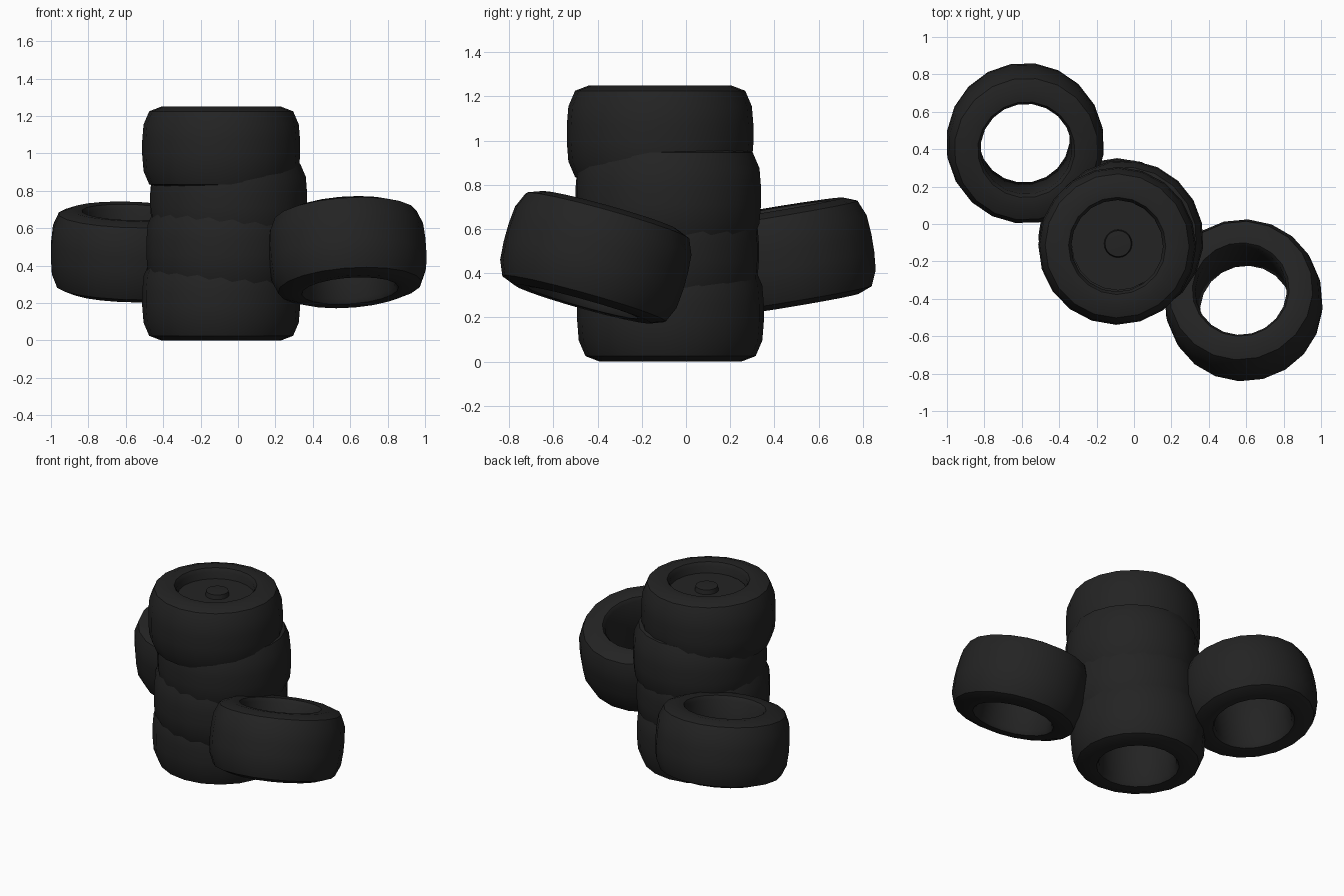
import bpy, math
from mathutils import Vector

if "Cube" in bpy.data.objects:
    bpy.data.objects.remove(bpy.data.objects["Cube"])

rubber = bpy.data.materials.new("black rubber")
rubber.diffuse_color = (0.017, 0.017, 0.017, 1)
rubber.use_nodes = True
rubber.node_tree.nodes["Principled BSDF"].inputs["Base Color"].default_value = rubber.diffuse_color


def lathe(name, profile, loc, axis=(0, 0, 1), closed=True, seg=20, turn=0.0):
    """Spin (radius, height) points about the local z axis; radius 0 makes a pole."""
    verts, rings, faces = [], [], []
    for r, z in profile:
        if r == 0:
            rings.append([len(verts)] * seg)
            verts.append((0, 0, z))
            continue
        rings.append(list(range(len(verts), len(verts) + seg)))
        for i in range(seg):
            a = 2 * math.pi * i / seg + turn
            verts.append((r * math.cos(a), r * math.sin(a), z))
    n = len(profile)
    for k in range(n if closed else n - 1):
        p, q = rings[k], rings[(k + 1) % n]
        for i in range(seg):
            j = (i + 1) % seg
            faces.append(list(dict.fromkeys((p[i], p[j], q[j], q[i]))))
    mesh = bpy.data.meshes.new(name)
    mesh.from_pydata(verts, [], faces)
    mesh.materials.append(rubber)
    ob = bpy.data.objects.new(name, mesh)
    bpy.context.collection.objects.link(ob)
    ob.location = loc
    ob.rotation_euler = Vector(axis).to_track_quat('Z', 'Y').to_euler()
    bpy.ops.object.select_all(action='DESELECT')
    ob.select_set(True)
    bpy.context.view_layer.objects.active = ob
    bpy.ops.object.shade_smooth_by_angle(angle=math.radians(40))
    return ob


# tyre cross-section: bottom wall, tread, top wall, bore
half = [(0.422, 0.04), (0.415, 0.125), (0.385, 0.195), (0.32, 0.22), (0.26, 0.215), (0.245, 0.19)]
tyre = [(r, -z) for r, z in reversed(half)] + half

# stacked tyres, bottom to top, each a little off centre
for i, (x, y, z) in enumerate([(-0.09, -0.07, 0.22), (-0.07, -0.09, 0.495),
                               (-0.05, -0.08, 0.75), (-0.09, -0.117, 1.03)]):
    lathe("stacked_tyre_%d" % (i + 1), tyre, (x, y, z), turn=0.1 * i)

# wheel disc with a raised hub in the top tyre
lathe("wheel_disc", [(0, -0.03), (0.25, -0.03), (0.25, 0), (0.075, 0), (0.07, 0.03), (0, 0.035)],
      (-0.085, -0.105, 1.175), closed=False)

# tyres leaning on the stack
lathe("leaning_tyre_left", tyre, (-0.582, 0.432, 0.473), (0.03, -0.165, 1))
lathe("leaning_tyre_right", tyre, (0.585, -0.408, 0.472), (-0.07, 0.28, 1))
